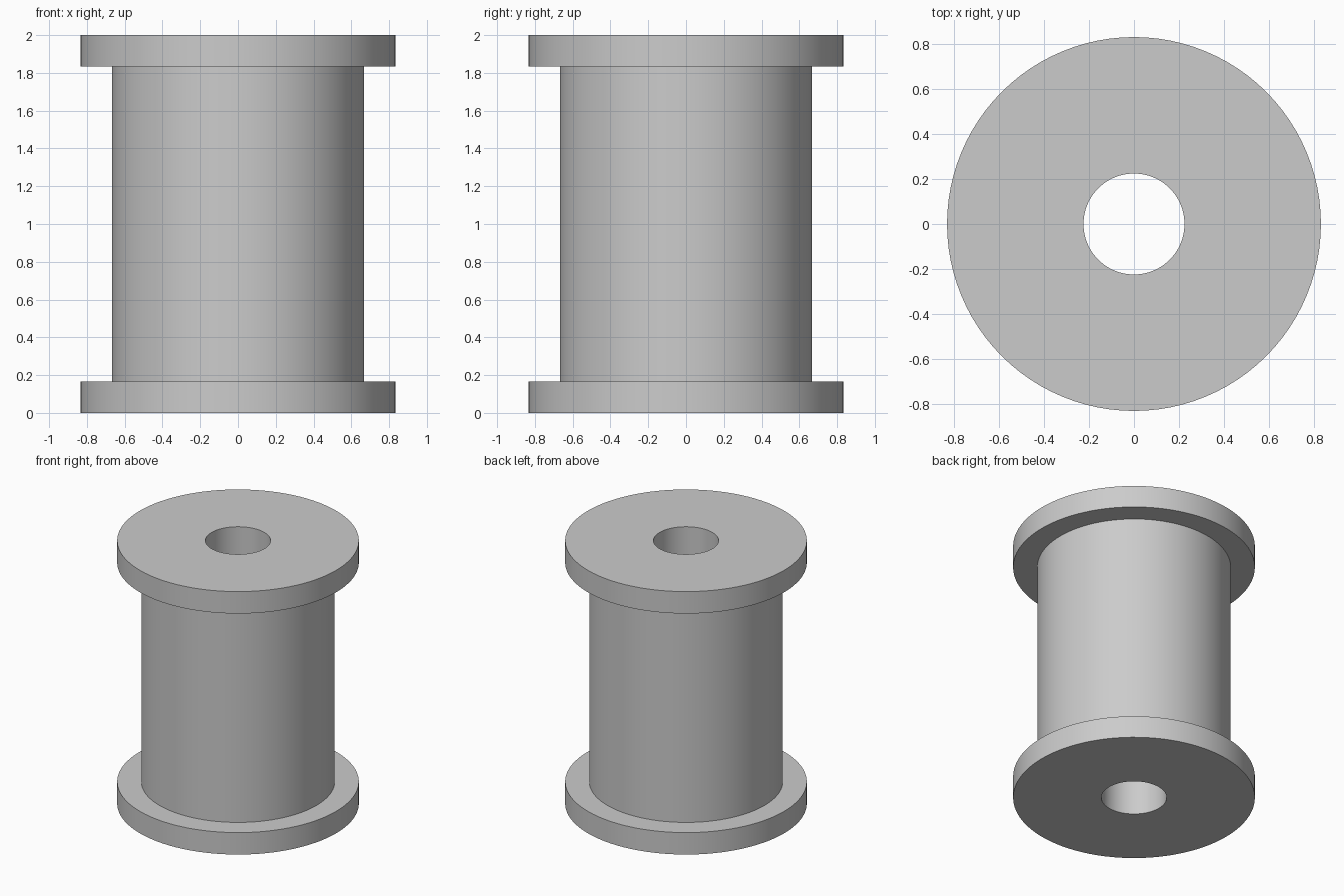
import bpy, bmesh, math

cube = bpy.data.objects.get("Cube")
if cube:
    bpy.data.objects.remove(cube, do_unlink=True)

SIDES = 96
HOLE_R, CORE_R, RIM_R = 0.225, 0.667, 0.833
HEIGHT, RIM_H = 2.0, 0.167

grey = bpy.data.materials.new("plain grey")
grey.use_nodes = True
colour = (0.6, 0.6, 0.6, 1.0)
grey.diffuse_color = colour
grey.node_tree.nodes["Principled BSDF"].inputs["Base Color"].default_value = colour


def lathe(name, profile):
    """Revolve a closed (radius, height) outline about the z axis."""
    bm = bmesh.new()
    verts = [bm.verts.new((r, 0, z)) for r, z in profile]
    edges = [bm.edges.new((a, b)) for a, b in zip(verts, verts[1:] + verts[:1])]
    bmesh.ops.spin(bm, geom=verts + edges, cent=(0, 0, 0), axis=(0, 0, 1),
                   angle=math.tau, steps=SIDES, use_merge=True)
    bmesh.ops.remove_doubles(bm, verts=bm.verts, dist=1e-5)
    bmesh.ops.recalc_face_normals(bm, faces=bm.faces)
    mesh = bpy.data.meshes.new(name)
    bm.to_mesh(mesh)
    bm.free()
    mesh.materials.append(grey)
    obj = bpy.data.objects.new(name, mesh)
    bpy.context.collection.objects.link(obj)
    return obj


# Spool: wide rims at both ends, a thick core, and a bore right through
lower, upper = RIM_H, HEIGHT - RIM_H
spool = lathe("spool", [
    (HOLE_R, 0), (RIM_R, 0), (RIM_R, lower), (CORE_R, lower),
    (CORE_R, upper), (RIM_R, upper), (RIM_R, HEIGHT), (HOLE_R, HEIGHT),
])

# Smooth round walls with crisp rim edges
bpy.ops.object.select_all(action="DESELECT")
spool.select_set(True)
bpy.context.view_layer.objects.active = spool
bpy.ops.object.shade_smooth_by_angle(angle=math.radians(30))
